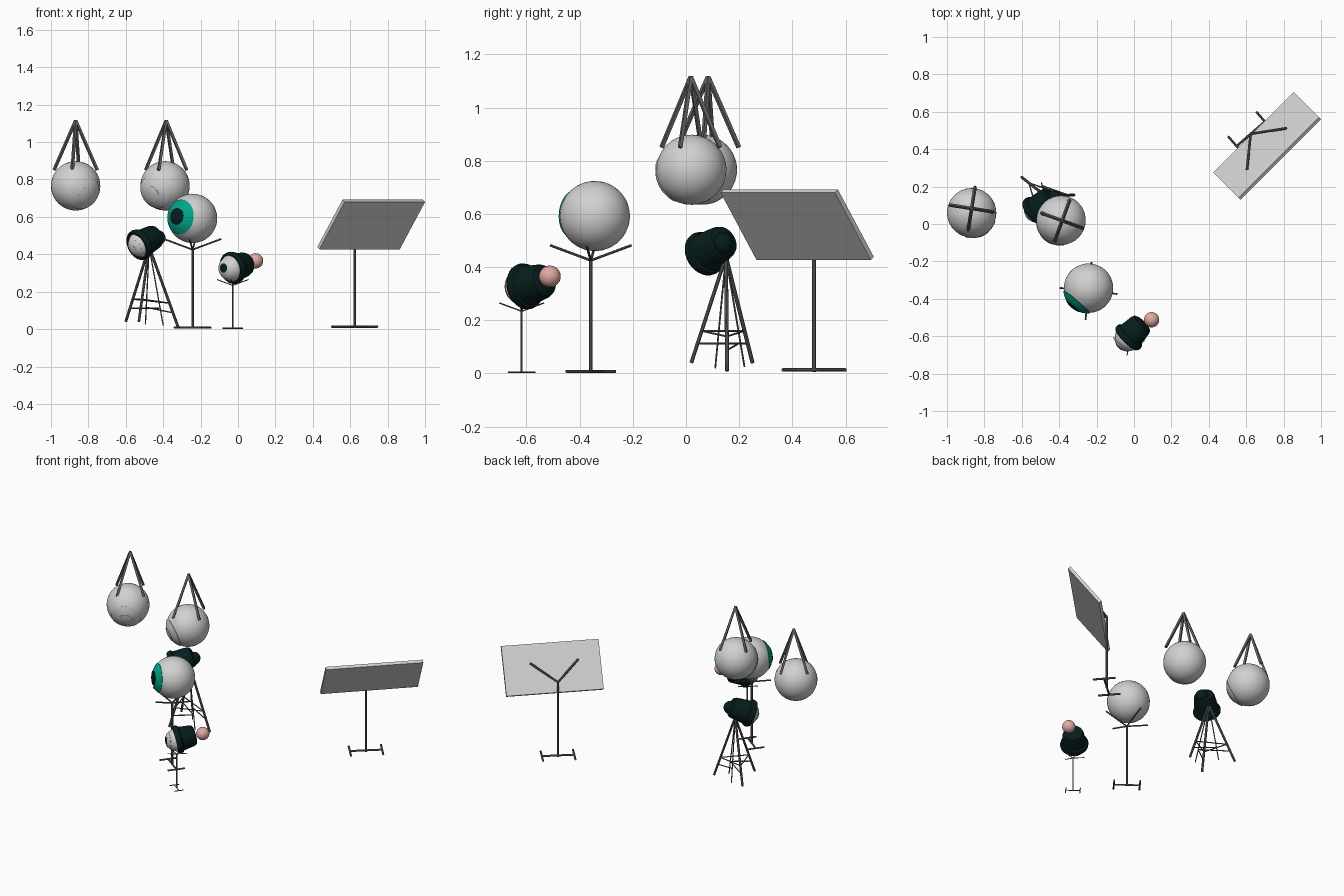
import bpy, bmesh
from math import sin, cos, radians, pi
from mathutils import Vector

if "Cube" in bpy.data.objects:
    bpy.data.objects.remove(bpy.data.objects["Cube"], do_unlink=True)


def material(name, *rgb):
    m = bpy.data.materials.new(name)
    m.use_nodes = True
    m.diffuse_color = (*rgb, 1)
    m.node_tree.nodes["Principled BSDF"].inputs["Base Color"].default_value = (*rgb, 1)
    return m


WHITE = material("light grey", .64, .64, .64)
TEAL = material("iris teal", 0, .37, .25)
DARK = material("hat dark green", .002, .012, .012)
METAL = material("stand grey", .13, .13, .13)
PINK = material("pompom pink", .75, .4, .37)


def finish(name, bm, mats, smooth=True):
    bmesh.ops.recalc_face_normals(bm, faces=bm.faces)
    me = bpy.data.meshes.new(name)
    bm.to_mesh(me)
    bm.free()
    for m in mats:
        me.materials.append(m)
    ob = bpy.data.objects.new(name, me)
    bpy.context.collection.objects.link(ob)
    if smooth:
        bpy.ops.object.select_all(action="DESELECT")
        ob.select_set(True)
        bpy.context.view_layer.objects.active = ob
        bpy.ops.object.shade_smooth_by_angle(angle=radians(30))


def lathe(name, profile, center, axis, scale, mats, slots=None, sides=40):
    """Revolve (radius, height) points about an axis; slots colours each band."""
    bm = bmesh.new()
    q = Vector(axis).to_track_quat("Z", "Y")
    rings = []
    for r, h in profile:
        n = 1 if r < 1e-5 else sides
        rings.append([bm.verts.new(Vector(center) + q @ Vector(
            (r * cos(2 * pi * i / sides), r * sin(2 * pi * i / sides), h)) * scale)
            for i in range(n)])
    for k, (a, b) in enumerate(zip(rings, rings[1:])):
        for i in range(sides):
            j = (i + 1) % sides
            vs = [a[i % len(a)], a[j % len(a)], b[j % len(b)], b[i % len(b)]]
            f = bm.faces.new(list(dict.fromkeys(vs)))
            f.material_index = slots[k] if slots else 0
    finish(name, bm, mats)


def rods(name, segments, radius, sides=8):
    """One object made of straight bars between point pairs."""
    bm = bmesh.new()
    for a, b in segments:
        a, b = Vector(a), Vector(b)
        new = bmesh.ops.create_cone(bm, cap_ends=True, segments=sides, radius1=radius,
                                    radius2=radius, depth=(b - a).length)["verts"]
        q = (b - a).to_track_quat("Z", "Y")
        for v in new:
            v.co = (a + b) / 2 + q @ v.co
    finish(name, bm, [METAL], smooth=sides > 4)


def eye(name, center, gaze, r, iris=WHITE, pupil=WHITE):
    """Ball with a slightly raised iris and pupil around the gaze axis."""
    steps = [(a, 1.05, 1) for a in (0, 6, 12, 19)]
    steps += [(a, 1.03, 2) for a in (19, 27, 35, 43)]
    steps += [(43 + i * 137 / 14, 1, 0) for i in range(15)]
    profile = [(k * sin(radians(a)) if a < 179.9 else 0, k * cos(radians(a)))
               for a, k, s in steps]
    lathe(name, profile, center, gaze, r, [WHITE, pupil, iris], [s[2] for s in steps])


def hat(name, center, axis, r, brim, tip, tip_mat):
    """Rolled brim starting at height brim, tapered crown and a pompom."""
    roll = [(.93, 0), (1.08, -.02), (1.17, .1), (1.2, .28), (1.15, .45), (1.03, .54)]
    crown = [(.97, .7), (.9, 1.25), (.82, 1.46), (.62, 1.56), (0, 1.58)]
    lathe(name, [(a, h + brim) for a, h in roll] + crown, center, axis, r, [DARK])
    ball = [(sin(pi * i / 16) if 0 < i < 16 else 0, cos(pi * i / 16)) for i in range(17)]
    lathe(name + "_pompom", ball, tip, axis, r * .56, [tip_mat], sides=24)


def foot_bars(p, angle, length, tick, z):
    """H-shaped foot: a bar with a cross bar at both ends."""
    p = Vector((p[0], p[1], z))
    u = Vector((cos(angle), sin(angle), 0))
    w = Vector((-u.y, u.x, 0))
    ends = [p - u * length, p + u * length]
    return [tuple(ends)] + [(e - w * tick, e + w * tick) for e in ends]


def cradle(name, x, y, s, twist):
    """Pole with four raised arms on an H-shaped foot."""
    top = Vector((x, y, .425 * s))
    arms = [(top, top + s * Vector((.154 * cos(a), .154 * sin(a), .057)))
            for a in (radians(twist + 90 * i) for i in range(4))]
    rods(name + "_arms", arms, .0048 * s)
    rods(name + "_pole", [((x, y, .005), top)], .0066 * s)
    rods(name + "_foot", foot_bars((x, y), radians(-37), .08 * s, .055 * s, .008 * s), .0055 * s)


# Two hanging eyes with four-legged hangers
for side, c, apex_x, apex_y, gaze, twist in (
        ("outer", (-.868, .06, .766), -.868, .083, (.42, -.8, -.38), -9),
        ("inner", (-.39, .02, .766), -.384, .018, (-.55, -.75, -.33), -20)):
    eye(side + "_hanging_eye", c, gaze, .132)
    apex = Vector((apex_x, apex_y, 1.115))
    legs = []
    for i in range(4):
        a = radians(twist + 90 * i)
        legs.append((apex, apex + Vector((.117 * cos(a), .117 * sin(a), -.265))))
    rods(side + "_hanger", legs, .0095, sides=4)

# Large eye on a cradle stand
eye("large_eye", (-.243, -.343, .592), (-.65, -.76, .08), .132, TEAL, DARK)
cradle("large_stand", -.243, -.358, 1, -6)

# Small eye with hat on a cradle stand
small = (-.03, -.607, .327)
eye("small_eye", small, (-.65, -.75, 0), .073, WHITE, DARK)
hat("small_hat", small, (.68, .7, .2), .073, -.22, (.094, -.512, .365), PINK)
cradle("small_stand", -.028, -.618, .55, -6)

# Eye with hat on a tripod
mid = (-.515, .08, .457)
eye("tripod_eye", mid, (-.67, -.6, -.42), .072)
hat("tripod_hat", mid, (.7, .6, .38), .072, -.5, (-.428, .138, .488), DARK)
hub = Vector((-.475, .15, .44))
feet = [Vector(p) for p in ((-.6, .25, .04), (-.32, .155, .01), (-.53, .02, .04))]
rods("tripod_legs", [(hub, f) for f in feet], .0075)
thin = [Vector(p) for p in ((-.4, .11, .02), (-.495, .22, .025))]
braces = [(hub, f) for f in thin]
for i in range(3):
    knee = [hub.lerp(feet[(i + k) % 3], .7) for k in range(2)]
    braces.append(tuple(knee))
    braces.append((hub.lerp(feet[i], .82), hub.lerp(thin[i % 2], .78)))
rods("tripod_braces", braces, .0035)

# Tilted panel
bm = bmesh.new()
corners = [Vector(p) for p in ((.435, .265, .427), (.865, .695, .427),
                               (1, .56, .68), (.57, .13, .68))]
n = (corners[1] - corners[0]).cross(corners[3] - corners[0]).normalized()
if n.z < 0:
    n = -n
low = [bm.verts.new(p) for p in corners]
high = [bm.verts.new(p + n * .02) for p in corners]
bm.faces.new(low)
bm.faces.new(high)
for i in range(4):
    j = (i + 1) % 4
    bm.faces.new((low[i], low[j], high[j], high[i]))
finish("panel", bm, [WHITE], smooth=False)

# Panel stand with a two-armed fork on the back
fork = Vector((.624, .482, .51))
rods("panel_pole", [((.624, .482, .005), fork)], .0075)
rods("panel_fork", [(fork, fork + Vector(d)) for d in ((.19, .03, .09), (-.02, -.19, .09))], .007)
rods("panel_foot", foot_bars(fork, radians(41), .1, .07, .013), .0065)
